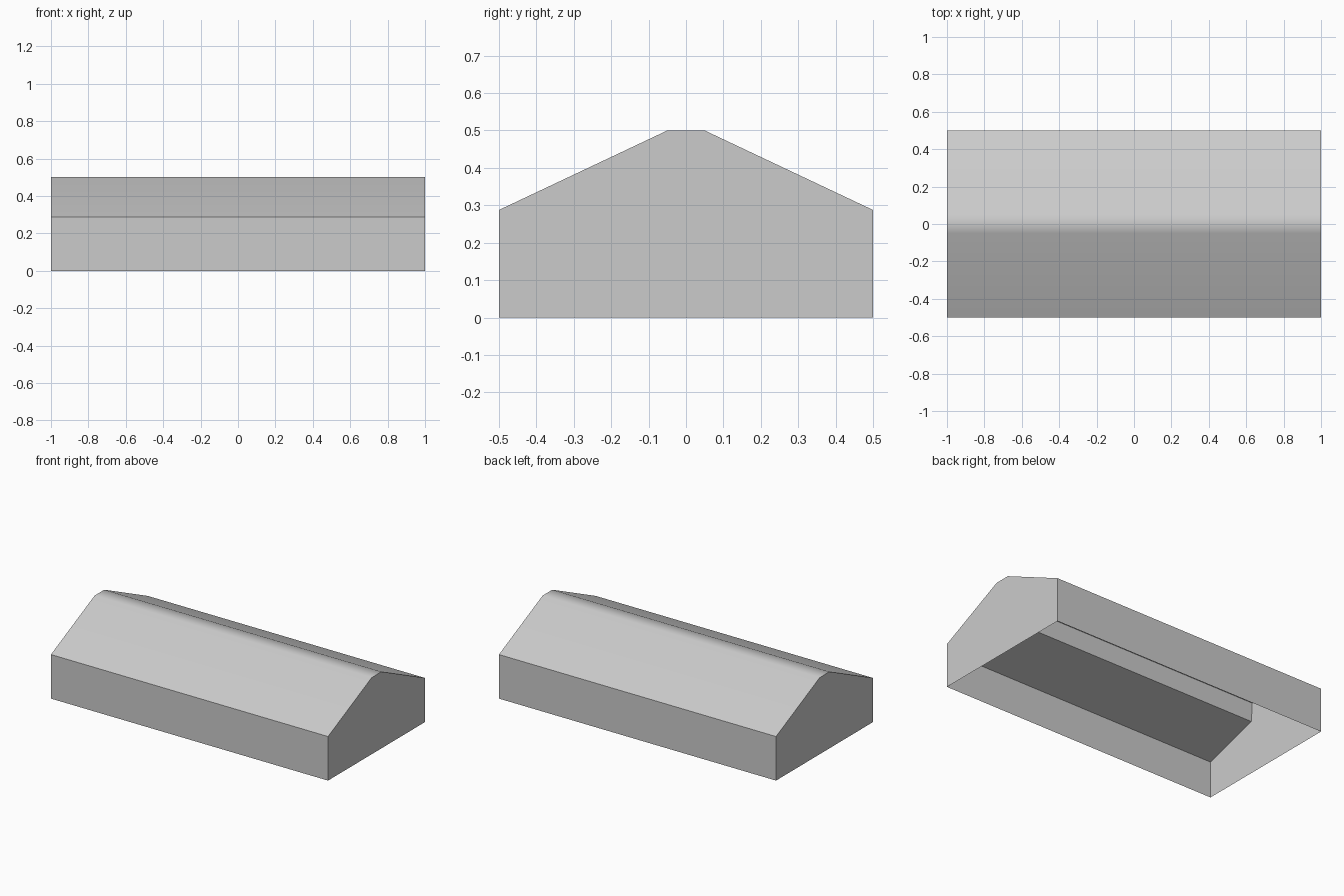
import bpy, bmesh, math

if "Cube" in bpy.data.objects:
    bpy.data.objects.remove(bpy.data.objects["Cube"])

HALF_LENGTH = 1.0


def extrude_profile(name, profile, closed_ends=False):
    """Sweep an open (y, z) profile along x, optionally capping both ends."""
    bm = bmesh.new()
    left = [bm.verts.new((-HALF_LENGTH, y, z)) for y, z in profile]
    right = [bm.verts.new((HALF_LENGTH, y, z)) for y, z in profile]
    for i in range(len(profile) - 1):
        bm.faces.new((left[i], right[i], right[i + 1], left[i + 1]))
    if closed_ends:
        bm.faces.new(left)
        bm.faces.new(right[::-1])
    mesh = bpy.data.meshes.new(name)
    bm.to_mesh(mesh)
    bm.free()
    obj = bpy.data.objects.new(name, mesh)
    bpy.context.collection.objects.link(obj)
    return obj


# Outer shell: walls, gables and blunt-ridged roof, open underneath
half = [(-0.5, 0.0), (-0.5, 0.2875), (-0.05, 0.5)]
shell = extrude_profile(
    "roof_shell", half + [(-y, z) for y, z in reversed(half)], True)
bpy.context.view_layer.objects.active = shell
shell.select_set(True)
bpy.ops.object.shade_smooth_by_angle(angle=math.radians(30))
weighted = shell.modifiers.new("ridge_shading", 'WEIGHTED_NORMAL')
weighted.keep_sharp = True

# Sloping ceiling under the front slope, with its upright inner edge
ceiling = extrude_profile(
    "ceiling", [(-0.5, 0.2375), (-0.13, 0.346), (-0.122, 0.466)])
